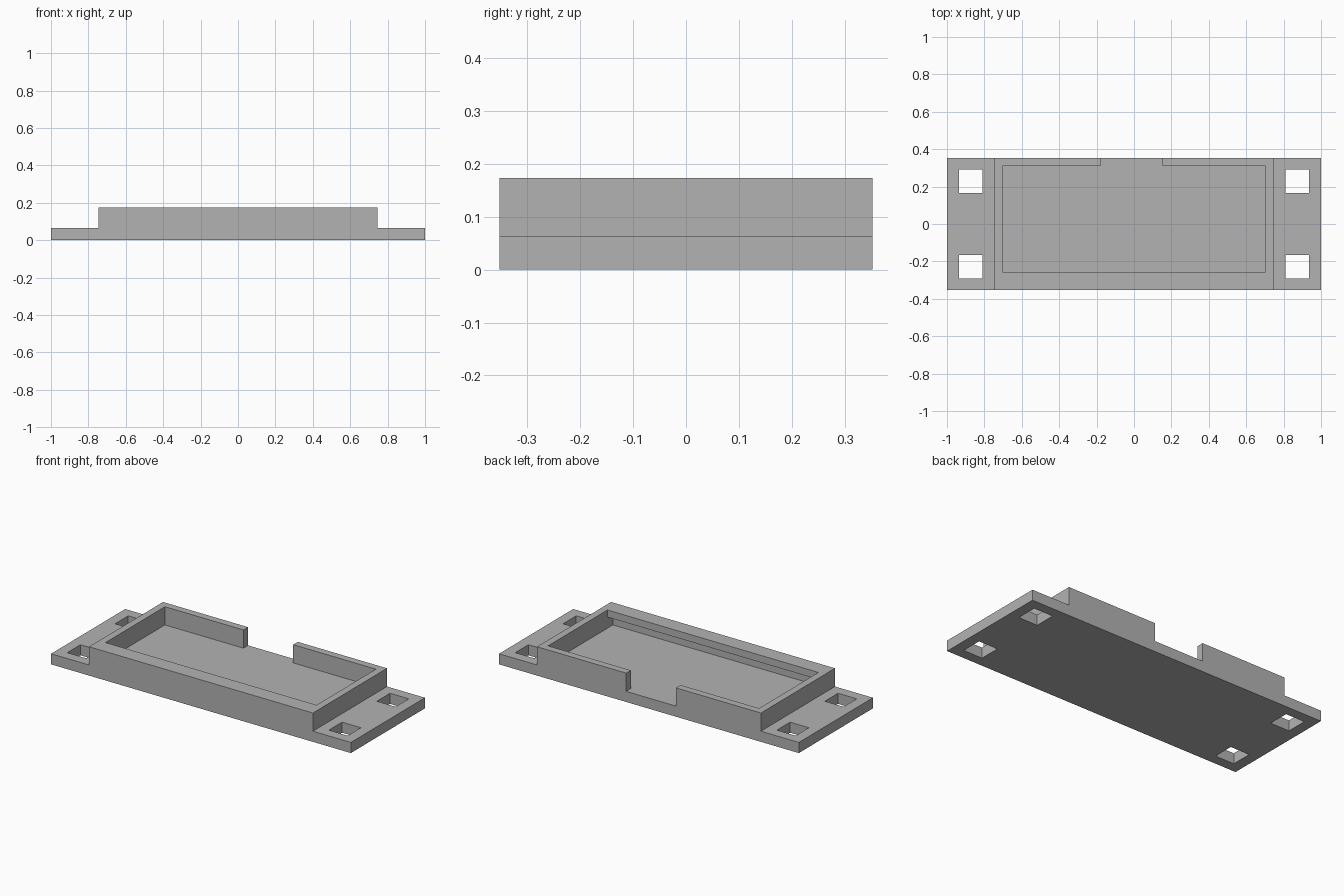
import bpy
import bmesh
from mathutils import Matrix, Vector

default = bpy.data.objects.get("Cube")
if default:
    bpy.data.objects.remove(default, do_unlink=True)

# Main sizes
HALF_X, HALF_Y = 1.0, 0.353
FLOOR, TOP = 0.064, 0.174
BLOCK_X = 0.747
INNER_X, INNER_Y = 0.704, 0.309
LIP_Y, LIP_Z = -0.257, 0.131
HOLE_X, HOLE_Y, HOLE_HALF = 0.873, 0.228, 0.063

grey = bpy.data.materials.new("plain_grey")
grey.use_nodes = True
colour = (0.45, 0.45, 0.45, 1.0)
grey.diffuse_color = colour
grey.node_tree.nodes["Principled BSDF"].inputs["Base Color"].default_value = colour


def add_object(name, bm):
    bmesh.ops.recalc_face_normals(bm, faces=bm.faces)
    mesh = bpy.data.meshes.new(name)
    bm.to_mesh(mesh)
    bm.free()
    mesh.materials.append(grey)
    obj = bpy.data.objects.new(name, mesh)
    bpy.context.scene.collection.objects.link(obj)
    return obj


def box(name, low, high):
    low, high = Vector(low), Vector(high)
    bm = bmesh.new()
    place = Matrix.Translation((low + high) / 2) @ Matrix.Diagonal((*(high - low), 1))
    bmesh.ops.create_cube(bm, size=1, matrix=place)
    return add_object(name, bm)


def cut(target, cutter):
    cutter.hide_render = True
    mod = target.modifiers.new(cutter.name, "BOOLEAN")
    mod.operation = "DIFFERENCE"
    mod.solver = "EXACT"
    mod.object = cutter
    bpy.context.view_layer.objects.active = target
    bpy.ops.object.modifier_apply(modifier=mod.name)
    bpy.data.objects.remove(cutter, do_unlink=True)


# Stepped body: raised block with a low flange at each end
half = [(HALF_X, 0), (HALF_X, FLOOR), (BLOCK_X, FLOOR), (BLOCK_X, TOP)]
outline = half + [(-x, z) for x, z in reversed(half)]
bm = bmesh.new()
face = bm.faces.new([bm.verts.new((x, -HALF_Y, z)) for x, z in outline])
extruded = bmesh.ops.extrude_face_region(bm, geom=[face], use_keep_orig=True)
bmesh.ops.translate(bm, vec=(0, 2 * HALF_Y, 0),
                    verts=[v for v in extruded["geom"] if isinstance(v, bmesh.types.BMVert)])
body = add_object("mounting_tray", bm)

# Open tray, then the slot under the overhanging front lip
cut(body, box("tray_cavity", (-INNER_X, LIP_Y, FLOOR), (INNER_X, INNER_Y, 0.3)))
cut(body, box("lip_slot", (-INNER_X, -INNER_Y, FLOOR), (INNER_X, LIP_Y + 0.1, LIP_Z)))

# Gap in the back wall
cut(body, box("back_gap", (-0.18, INNER_Y - 0.1, FLOOR), (0.152, 0.5, 0.3)))

# Square mounting holes in the flanges
for sx in (-1, 1):
    for sy in (-1, 1):
        x, y = sx * HOLE_X, sy * HOLE_Y
        cut(body, box("mounting_hole", (x - HOLE_HALF, y - HOLE_HALF, -0.1),
                      (x + HOLE_HALF, y + HOLE_HALF, 0.2)))
